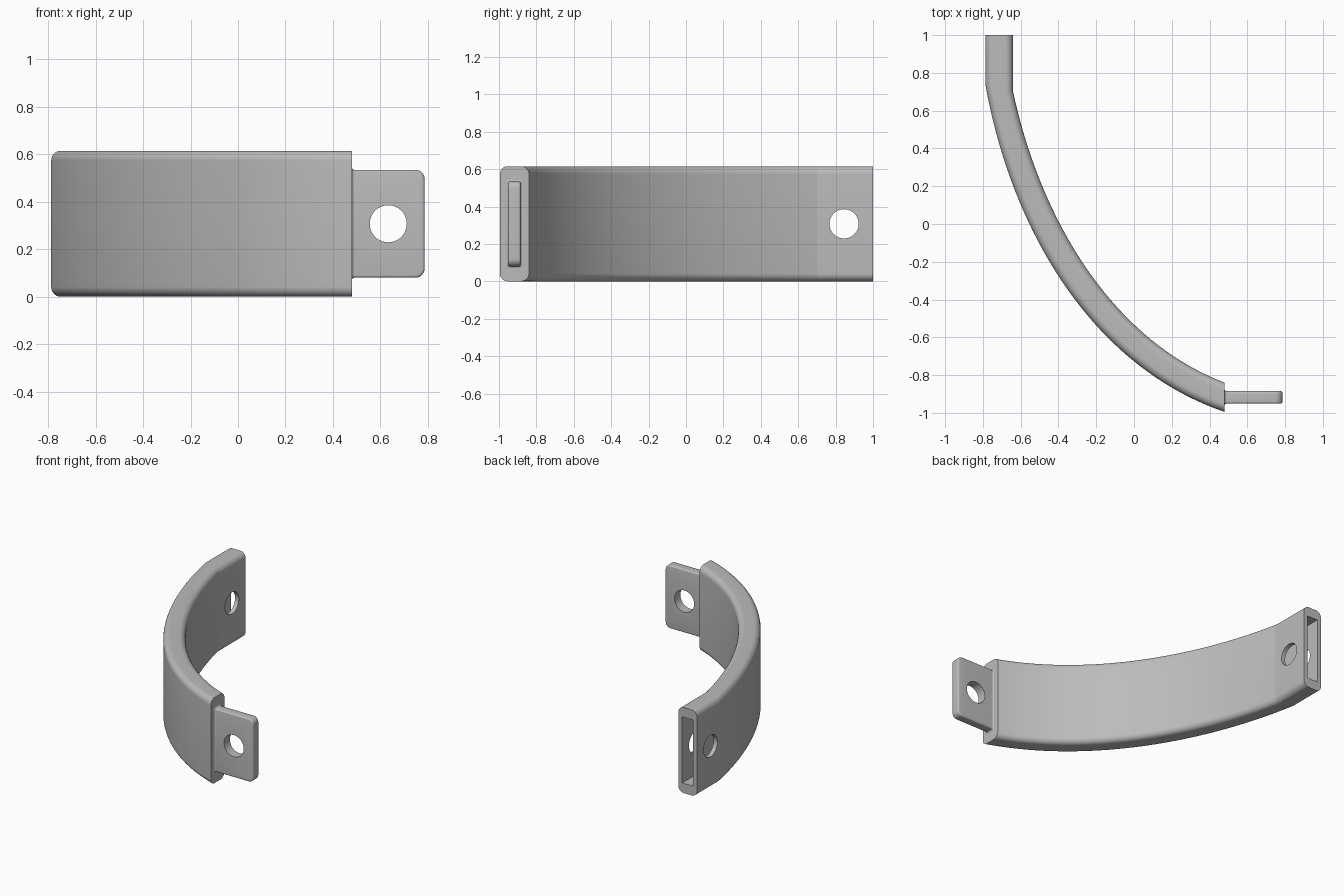
import bpy, bmesh, math
from mathutils import Vector, Matrix
from mathutils.geometry import interpolate_bezier

if "Cube" in bpy.data.objects:
    bpy.data.objects.remove(bpy.data.objects["Cube"])

HEIGHT = 0.615
MID = HEIGHT / 2

grey = bpy.data.materials.new("plain grey")
grey.use_nodes = True
grey.diffuse_color = (0.5, 0.5, 0.5, 1)
grey.node_tree.nodes["Principled BSDF"].inputs["Base Color"].default_value = (0.5, 0.5, 0.5, 1)


def make_object(name, bm):
    bmesh.ops.recalc_face_normals(bm, faces=bm.faces)
    mesh = bpy.data.meshes.new(name)
    bm.to_mesh(mesh)
    bm.free()
    mesh.materials.append(grey)
    obj = bpy.data.objects.new(name, mesh)
    bpy.context.collection.objects.link(obj)
    return obj


def activate(obj):
    bpy.ops.object.select_all(action='DESELECT')
    obj.select_set(True)
    bpy.context.view_layer.objects.active = obj


def section(a, b, z0, z1, radius, steps=10):
    """Upright rounded rectangle between plan points a and b."""
    width = (b - a).length
    side = (b - a) / width
    corners = [(width - radius, z1 - radius), (radius, z1 - radius),
               (radius, z0 + radius), (width - radius, z0 + radius)]
    ring = []
    for i, (u, z) in enumerate(corners):
        for k in range(steps + 1):
            t = math.pi / 2 * (i + k / steps)
            p = a + side * (u + radius * math.cos(t))
            ring.append((p.x, p.y, z + radius * math.sin(t)))
    return ring


def loft(name, rings):
    bm = bmesh.new()
    loops = [[bm.verts.new(p) for p in ring] for ring in rings]
    for lo, hi in zip(loops, loops[1:]):
        for i in range(len(lo)):
            j = (i + 1) % len(lo)
            bm.faces.new((lo[i], lo[j], hi[j], hi[i]))
    bm.faces.new(loops[0])
    bm.faces.new(loops[-1])
    return make_object(name, bm)


def box(name, centre, size):
    bm = bmesh.new()
    bmesh.ops.create_cube(bm, size=1)
    bmesh.ops.scale(bm, vec=size, verts=bm.verts)
    bmesh.ops.translate(bm, vec=centre, verts=bm.verts)
    return make_object(name, bm)


def rod(name, centre, axis):
    bm = bmesh.new()
    turn = Matrix.Rotation(math.pi / 2, 4, axis)
    bmesh.ops.create_cone(bm, cap_ends=True, segments=64, radius1=0.078, radius2=0.078,
                          depth=0.5, matrix=Matrix.Translation(centre) @ turn)
    return make_object(name, bm)


def cut(obj, cutter):
    cutter.hide_render = True
    mod = obj.modifiers.new("cut", 'BOOLEAN')
    mod.operation = 'DIFFERENCE'
    mod.solver = 'EXACT'
    mod.object = cutter
    activate(obj)
    bpy.ops.object.modifier_apply(modifier=mod.name)
    bpy.data.objects.remove(cutter)


def smooth(obj, degrees):
    activate(obj)
    bpy.ops.object.shade_smooth_by_angle(angle=math.radians(degrees))


def arc(start, end, angle_start, angle_end, reach):
    """Plan curve with given end directions, in degrees."""
    s, e = Vector((*start, 0)), Vector((*end, 0))
    ds, de = (Vector((math.cos(math.radians(a)), math.sin(math.radians(a)), 0))
              for a in (angle_start, angle_end))
    return interpolate_bezier(s, s + ds * reach, e - de * reach, e, 40)


# Curved band with a straight end
outer = [Vector((-0.787, 1, 0))] + arc((-0.787, 0.74), (0.48, -0.995), -80, -19, 0.76)
inner = [Vector((-0.64, 1, 0))] + arc((-0.64, 0.70), (0.48, -0.84), -78, -21, 0.66)
band = loft("curved_band", [section(o, i, 0, HEIGHT, 0.042) for o, i in zip(outer, inner)])

# Socket and pin hole in the straight end
cut(band, box("socket_cutter", (-0.713, 0.9, MID), (0.086, 0.6, 0.475)))
cut(band, rod("band_hole_cutter", (-0.713, 0.845, MID), 'Y'))
smooth(band, 9.8)

# Tab with rounded corners and soft edges
bm = bmesh.new()
bmesh.ops.create_cube(bm, size=1)
bmesh.ops.scale(bm, vec=(0.325, 0.066, 0.454), verts=bm.verts)
bmesh.ops.translate(bm, vec=(0.6235, -0.918, MID), verts=bm.verts)
upright = [e for e in bm.edges
           if abs(e.verts[0].co.y - e.verts[1].co.y) > 0.01 and e.verts[0].co.x > 0.6]
bmesh.ops.bevel(bm, geom=upright, offset=0.038, segments=8, profile=0.5, affect='EDGES')
rim = [e for e in bm.edges if e.calc_face_angle(0) > 1 and e.verts[0].co.x + e.verts[1].co.x > 1]
bmesh.ops.bevel(bm, geom=rim, offset=0.01, segments=4, profile=0.5, affect='EDGES')
tab = make_object("tab", bm)
cut(tab, rod("tab_hole_cutter", (0.633, -0.918, MID), 'X'))
smooth(tab, 30)

# Small fillet where the tab meets the band
rings = []
for k in range(7):
    t = math.pi / 2 * k / 6
    x, grow = 0.479 + 0.012 * (1 - math.cos(t)), 0.012 * (1 - math.sin(t))
    rings.append(section(Vector((x, -0.951 - grow, 0)), Vector((x, -0.885 + grow, 0)),
                         0.0805 - grow, 0.5345 + grow, 0.012, 4))
smooth(loft("tab_fillet", rings), 30)
